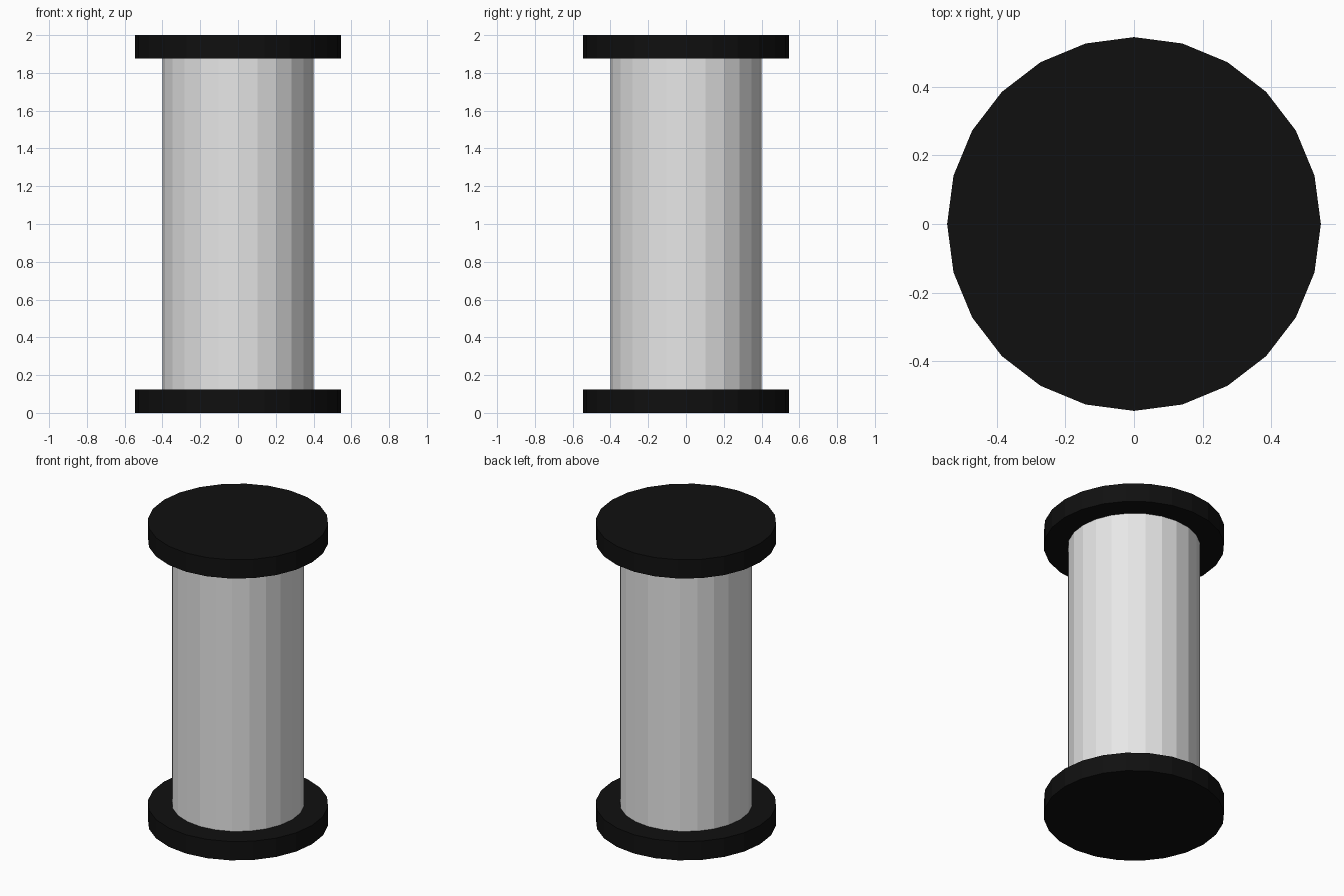
import bpy

if "Cube" in bpy.data.objects:
    bpy.data.objects.remove(bpy.data.objects["Cube"])


def material(name, rgb):
    m = bpy.data.materials.new(name)
    m.diffuse_color = (*rgb, 1.0)
    m.use_nodes = True
    m.node_tree.nodes["Principled BSDF"].inputs["Base Color"].default_value = m.diffuse_color
    return m


black = material("black", (0.005, 0.005, 0.005))
light_grey = material("light_grey", (0.8, 0.8, 0.8))


def disc(name, radius, z0, z1, mat):
    # 24-sided flat-shaded cylinder between two heights
    bpy.ops.mesh.primitive_cylinder_add(vertices=24, radius=radius, depth=z1 - z0,
                                        location=(0, 0, (z0 + z1) / 2))
    ob = bpy.context.object
    ob.name = name
    ob.data.materials.append(mat)
    return ob


# End caps
disc("bottom_cap", 0.545, 0.0, 0.125, black)
disc("top_cap", 0.545, 1.875, 2.0, black)
# Central body
disc("body", 0.4, 0.125, 1.875, light_grey)
